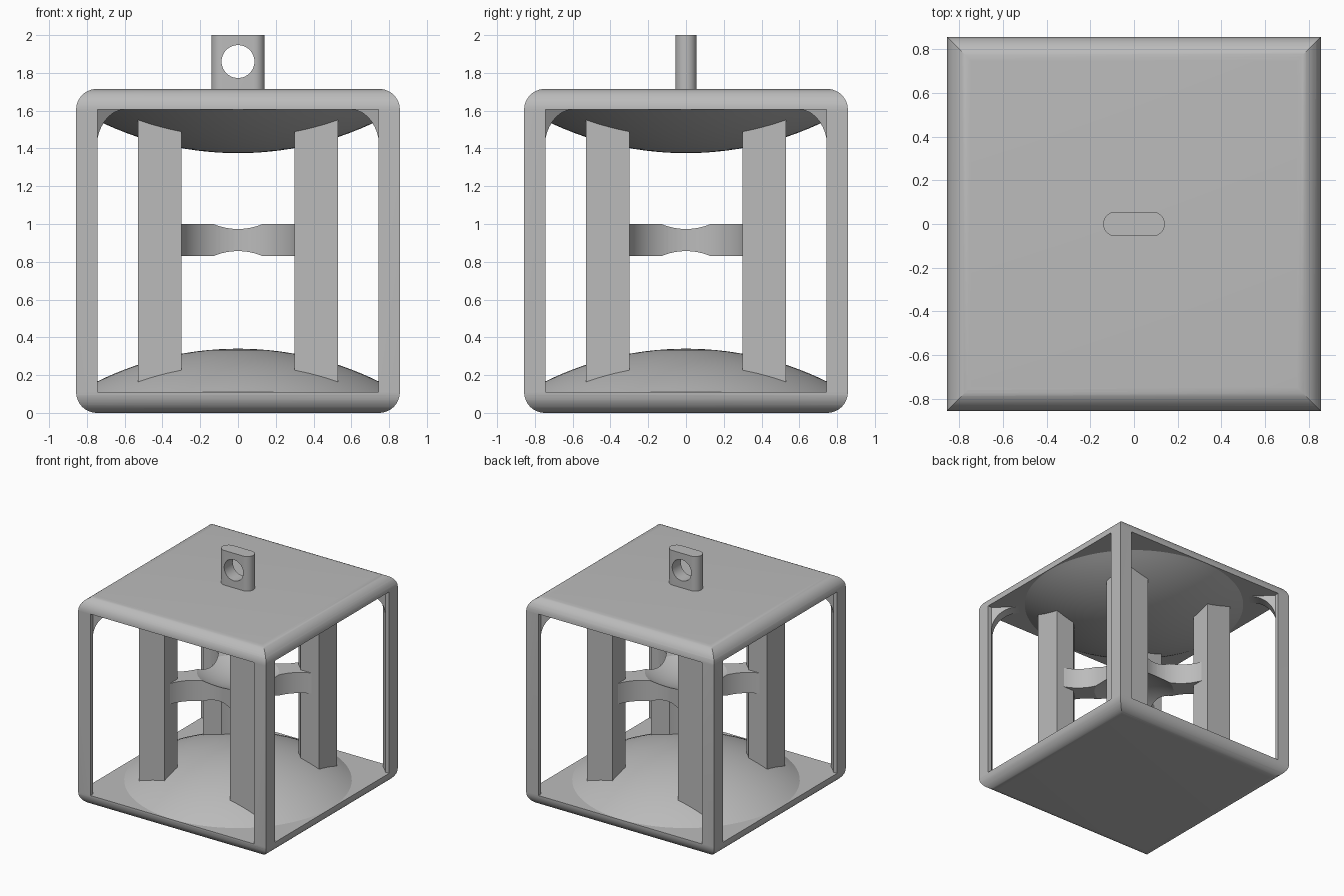
import bpy, bmesh
from math import sin, cos, pi, radians, sqrt, asin, atan2
from mathutils import Matrix

old = bpy.data.objects.get("Cube")
if old:
    bpy.data.objects.remove(old, do_unlink=True)

grey = bpy.data.materials.new("plain grey")
grey.use_nodes = True
grey.diffuse_color = (0.5, 0.5, 0.5, 1)
grey.node_tree.nodes["Principled BSDF"].inputs["Base Color"].default_value = (0.5, 0.5, 0.5, 1)

HALF, INNER = 0.857, 0.745         # outer and window half widths
TOP, FLOOR, CEIL = 1.715, 0.11, 1.605
UPRIGHT = Matrix.Rotation(pi / 2, 4, 'X')


def turn(angle):
    return Matrix.Rotation(radians(angle), 4, 'Z')


def finish(name, bm, matrix=Matrix()):
    bmesh.ops.transform(bm, matrix=matrix, verts=bm.verts)
    bmesh.ops.recalc_face_normals(bm, faces=bm.faces)
    mesh = bpy.data.meshes.new(name)
    bm.to_mesh(mesh)
    bm.free()
    mesh.materials.append(grey)
    obj = bpy.data.objects.new(name, mesh)
    bpy.context.collection.objects.link(obj)
    return obj


def prism(name, points, low, high, matrix=Matrix()):
    bm = bmesh.new()
    face = bm.faces.new([bm.verts.new((x, y, low)) for x, y in points])
    side = bmesh.ops.extrude_face_region(bm, geom=[face])
    verts = [g for g in side["geom"] if isinstance(g, bmesh.types.BMVert)]
    bmesh.ops.translate(bm, verts=verts, vec=(0, 0, high - low))
    return finish(name, bm, matrix)


def arc(cx, cy, r, start, end, n):
    angles = [radians(start + (end - start) * i / n) for i in range(n + 1)]
    return [(cx + r * cos(a), cy + r * sin(a)) for a in angles]


def circle(cx, cy, r, n=96):
    return arc(cx, cy, r, 0, 360, n)[:-1]


def rect(x0, y0, x1, y1):
    return [(x0, y0), (x1, y0), (x1, y1), (x0, y1)]


def ball(name, r, z):
    bm = bmesh.new()
    bmesh.ops.create_uvsphere(bm, u_segments=96, v_segments=64, radius=r)
    return finish(name, bm, Matrix.Translation((0, 0, z)))


def boolean(obj, cutter, operation='DIFFERENCE'):
    mod = obj.modifiers.new("cut", 'BOOLEAN')
    mod.object, mod.operation, mod.solver = cutter, operation, 'EXACT'
    bpy.context.view_layer.objects.active = obj
    bpy.ops.object.modifier_apply(modifier=mod.name)
    bpy.data.objects.remove(cutter, do_unlink=True)


def smooth(obj, angle=25):
    bpy.ops.object.select_all(action='DESELECT')
    obj.select_set(True)
    bpy.context.view_layer.objects.active = obj
    bpy.ops.object.shade_smooth_by_angle(angle=radians(angle))


# Frame: two crossed rounded blocks, hollowed by windows and a round bore
RAD = 0.11
corners = [(1, 1, 0), (-1, 1, 90), (-1, -1, 180), (1, -1, 270)]
outline = []
for sx, sz, a in corners:
    outline += arc(sx * (HALF - RAD), TOP / 2 + sz * (TOP / 2 - RAD), RAD, a, a + 90, 12)
frame = prism("frame", outline, -HALF, HALF, UPRIGHT)
boolean(frame, prism("cross_block", outline, -HALF, HALF, turn(90) @ UPRIGHT), 'INTERSECT')
for a in (0, 90):
    boolean(frame, prism("window", rect(-INNER, FLOOR, INNER, CEIL), -1, 1, turn(a) @ UPRIGHT))
boolean(frame, prism("bore", circle(0, 0, 1.11, 128), FLOOR, CEIL))
smooth(frame)

# Shallow domes on the floor and under the ceiling
BASE, RISE = 0.85, 0.23
R = (BASE ** 2 + RISE ** 2) / (2 * RISE)
for name, z, sign in (("floor_dome", FLOOR, 1), ("ceiling_dome", CEIL, -1)):
    bm = bmesh.new()
    reach = asin(BASE / R)
    prof = [bm.verts.new((R * sin(reach * i / 16), 0, z + sign * (R * cos(reach * i / 16) - R + RISE)))
            for i in range(17)]
    edges = [bm.edges.new(pair) for pair in zip(prof, prof[1:])]
    bmesh.ops.spin(bm, geom=prof + edges, cent=(0, 0, 0), axis=(0, 0, 1), angle=2 * pi, steps=96)
    bmesh.ops.remove_doubles(bm, verts=bm.verts, dist=0.0005)
    rim = [e for e in bm.edges if e.is_boundary]
    bmesh.ops.contextual_create(bm, geom=rim)
    smooth(finish(name, bm))

# Curved brackets joining the posts to the ceiling
cove = arc(0.9, CEIL - 0.21, 0.21, 0, 90, 16) + [(0.9, CEIL + 0.02), (1.13, CEIL + 0.02), (1.13, CEIL - 0.21)]
for i in range(4):
    smooth(prism(f"corner_bracket_{i + 1}", cove, -0.05, 0.05, turn(45 + 90 * i) @ UPRIGHT))

# Inner pillars, hollowed on the side facing the middle
for i in range(4):
    pillar = prism(f"pillar_{i + 1}", rect(0.3, 0.3, 0.53, 0.53), 0.13, 1.585, turn(90 * i))
    boolean(pillar, prism("pillar_bore", circle(0, 0, 0.47), 0, 2))
    smooth(pillar)

# Spider plate between the pillars, with scooped sides and dished faces
SPAN, EDGE, WAIST = 0.3, 0.46, 0.25
sag = EDGE - WAIST
scoop = (SPAN ** 2 + sag ** 2) / (2 * sag)
half = atan2(SPAN, scoop - sag) * 180 / pi
side = arc(0, -WAIST - scoop, scoop, 90 + half, 90 - half, 32)
star = []
for i in range(4):
    c, s = cos(i * pi / 2), sin(i * pi / 2)
    star += [(x * c - y * s, x * s + y * c) for x, y in side]
plate = prism("spider_plate", star, 0.83, 1.0)
DISH = 0.66
offset = sqrt(DISH ** 2 - 0.307 ** 2)
for z in (1.0 + offset, 0.83 - offset):
    boolean(plate, ball("dish", DISH, z))
smooth(plate)

# Hanging lug with an eye
lug_shape = arc(0.085, 0, 0.056, -90, 90, 16) + arc(-0.085, 0, 0.056, 90, 270, 16)
lug = prism("hanging_lug", lug_shape, TOP - 0.02, 2.0)
boolean(lug, prism("eye", circle(0, 1.86, 0.087, 64), -0.2, 0.2, UPRIGHT))
smooth(lug)
